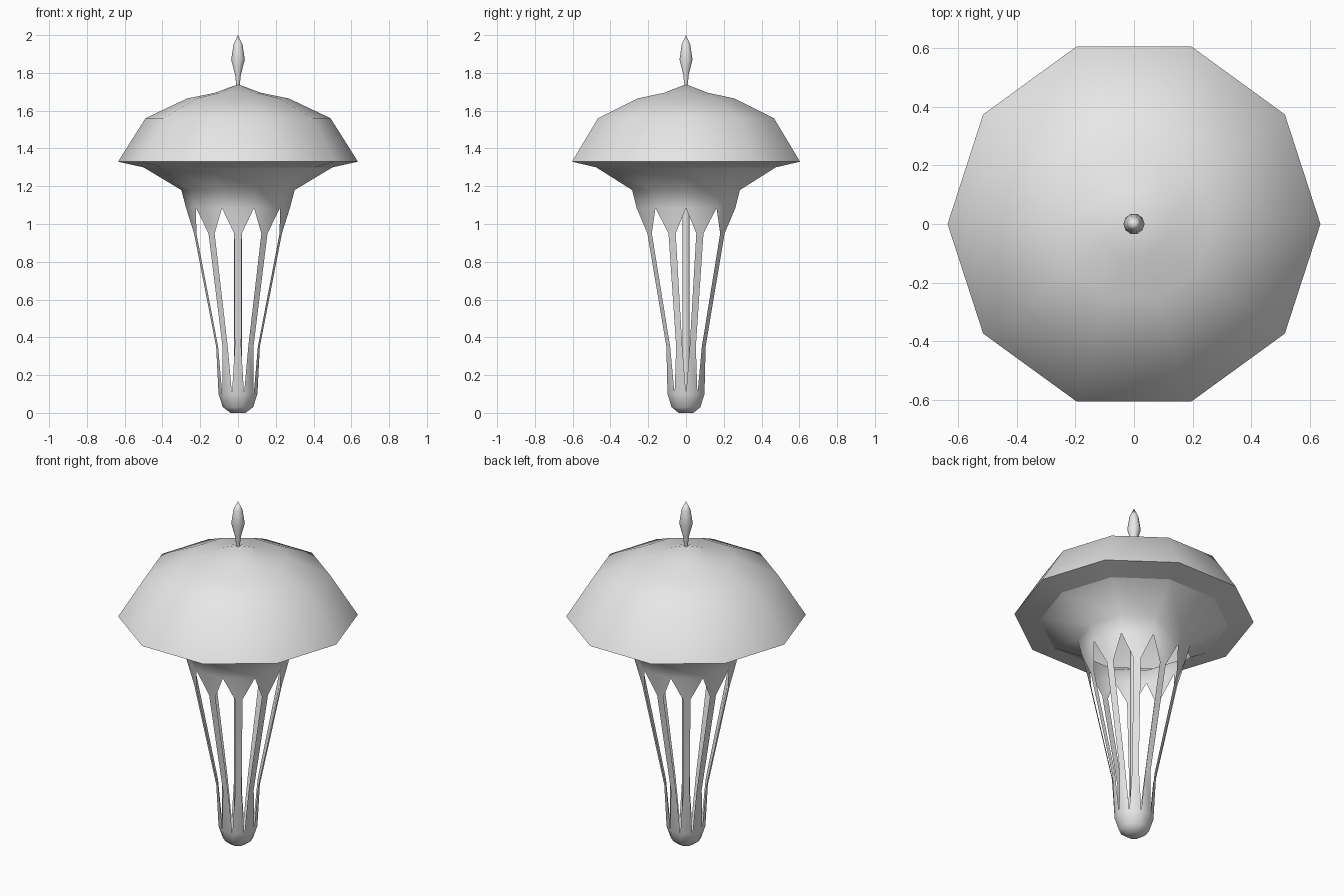
import bpy, bmesh
from math import pi, sin, cos, tan, radians

cube = bpy.data.objects.get("Cube")
if cube:
    bpy.data.objects.remove(cube, do_unlink=True)

grey = bpy.data.materials.new("plain grey")
grey.use_nodes = True
tone = (0.8, 0.8, 0.8, 1)
grey.diffuse_color = tone
grey.node_tree.nodes["Principled BSDF"].inputs["Base Color"].default_value = tone


def panels(name, rows, sides=10, cap=False):
    """Ring of flat panels. Each row is (corner radius, z) for a full-width
    edge, or (mid radius, z, half width) for a narrow strut."""
    step = 2 * pi / sides
    bm = bmesh.new()
    bottoms = []
    for k in range(sides):
        a = (k + 0.5) * step
        previous = None
        for row in rows:
            r, z = row[:2]
            if len(row) == 3:
                half = row[2]
            else:
                half = r * sin(step / 2)
                r *= cos(step / 2)
            edge = [bm.verts.new((r * cos(a) - s * half * sin(a),
                                  r * sin(a) + s * half * cos(a), z))
                    for s in (-1, 1)]
            if previous:
                bm.faces.new((previous[0], edge[0], edge[1], previous[1]))
            previous = edge
        bottoms.append(previous[0])
    if cap:
        bm.faces.new(bottoms)
    bmesh.ops.remove_doubles(bm, verts=bm.verts, dist=0.0005)
    bmesh.ops.dissolve_degenerate(bm, edges=bm.edges, dist=0.0001)
    bmesh.ops.recalc_face_normals(bm, faces=bm.faces)
    mesh = bpy.data.meshes.new(name)
    bm.to_mesh(mesh)
    bm.free()
    mesh.materials.append(grey)
    obj = bpy.data.objects.new(name, mesh)
    bpy.context.collection.objects.link(obj)
    bpy.ops.object.select_all(action='DESELECT')
    obj.select_set(True)
    bpy.context.view_layer.objects.active = obj
    bpy.ops.object.shade_smooth_by_angle(angle=radians(65))
    return obj


# Domed canopy with its flared underside
panels("canopy", [(0, 1.74), (0.12, 1.695), (0.268, 1.665), (0.49, 1.56),
                  (0.635, 1.33), (0.50, 1.30)])

# Neck that splits into ten struts and joins again in a cup
panels("neck_and_struts", [(0.50, 1.30), (0.30, 1.18), (0.275, 1.085),
                           (0.238, 0.95, 0.02), (0.116, 0.35, 0.017),
                           (0.103, 0.10), (0.08, 0.03), (0.04, 0.0)], cap=True)

# Central rod
panels("centre_rod", [(0.02, 1.3), (0.02, 0.03)], cap=True)

# Bud-shaped finial
panels("finial", [(0, 2.0), (0.024, 1.95), (0.036, 1.87), (0.015, 1.79),
                  (0.009, 1.73)])
